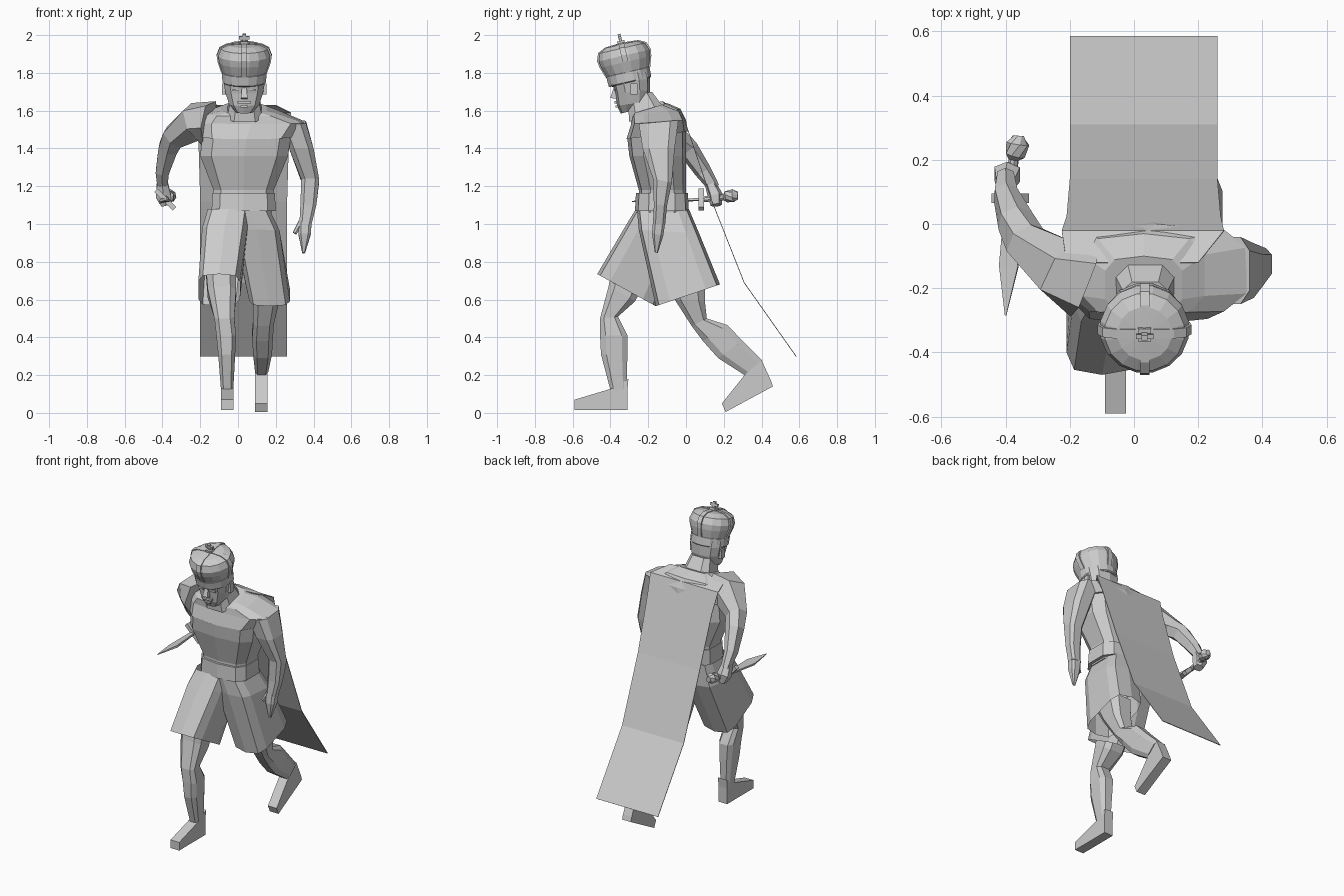
import bpy, bmesh, math
from mathutils import Vector, Matrix

cube = bpy.data.objects.get("Cube")
if cube:
    bpy.data.objects.remove(cube)

stone = bpy.data.materials.new("plain_grey")
stone.use_nodes = True
GREY = (0.6, 0.6, 0.6, 1)
stone.diffuse_color = GREY
stone.node_tree.nodes["Principled BSDF"].inputs["Base Color"].default_value = GREY


def finish(name, bm):
    bmesh.ops.recalc_face_normals(bm, faces=bm.faces)
    mesh = bpy.data.meshes.new(name)
    bm.to_mesh(mesh)
    bm.free()
    mesh.materials.append(stone)
    obj = bpy.data.objects.new(name, mesh)
    bpy.context.collection.objects.link(obj)
    return obj


def section(sides, power):
    """Unit cross-section; lower power is boxier."""
    pts = []
    for i in range(sides):
        a = math.tau * (i + 0.5) / sides
        pts.append([math.copysign(abs(f) ** power, f) for f in (math.cos(a), math.sin(a))])
    top = max(p[0] for p in pts)
    side = max(p[1] for p in pts)
    return [(p[0] / top, p[1] / side) for p in pts]


def skin(name, rings, caps=True):
    bm = bmesh.new()
    loops = [[bm.verts.new(p) for p in ring] for ring in rings]
    n = len(loops[0])
    for a, b in zip(loops, loops[1:]):
        for i in range(n):
            j = (i + 1) % n
            bm.faces.new((a[i], a[j], b[j], b[i]))
    if caps:
        bm.faces.new(loops[0])
        bm.faces.new(loops[-1])
    return finish(name, bm)


def loft(name, rows, sides=8, power=0.6, caps=True):
    """Rows are left and right x, then front y, z and back y, z."""
    rings = []
    for x0, x1, yf, zf, yb, zb in rows:
        mid = Vector((x0 + x1, yf + yb, zf + zb)) / 2
        u = Vector(((x1 - x0) / 2, 0, 0))
        v = Vector((0, yb - yf, zb - zf)) / 2
        rings.append([mid + u * a + v * b for a, b in section(sides, power)])
    return skin(name, rings, caps)


def tube(name, path, sides=6, power=0.8):
    """Path rows are x, y, z and two half widths."""
    pts = [Vector(p[:3]) for p in path]
    rings = []
    for i, p in enumerate(path):
        t = (pts[min(i + 1, len(pts) - 1)] - pts[max(i - 1, 0)]).normalized()
        u = t.cross(Vector((0, 1, 0.2))).normalized()
        v = t.cross(u)
        rings.append([pts[i] + u * a * p[3] + v * b * p[4] for a, b in section(sides, power)])
    return skin(name, rings)


def box(name, centre, size, turn=Matrix()):
    bm = bmesh.new()
    bmesh.ops.create_cube(bm, size=1)
    bm.transform(Matrix.Translation(centre) @ turn @ Matrix.Diagonal((*size, 1)))
    return finish(name, bm)


# Torso, belt, shoulder mantle and neck
loft("torso", [(-.14, .18, -.25, 1.06, 0, 1.06), (-.13, .19, -.25, 1.18, 0, 1.18),
               (-.2, .265, -.3, 1.36, 0, 1.36), (-.19, .28, -.31, 1.45, 0, 1.48),
               (-.2, .29, -.27, 1.54, -.01, 1.56)], 10)
loft("belt", [(-.14, .2, -.27, 1.07, .015, 1.07), (-.135, .195, -.265, 1.165, .01, 1.165)], 10)
loft("mantle", [(-.2, .29, -.315, 1.45, .01, 1.49), (-.21, .35, -.29, 1.53, 0, 1.55),
                (-.16, .22, -.29, 1.57, -.03, 1.61), (-.09, .15, -.28, 1.585, -.1, 1.64)], 10)
loft("neck", [(-.06, .13, -.3, 1.54, -.12, 1.62), (-.035, .105, -.31, 1.67, -.18, 1.7)])

# Skirt split around each leg
loft("right_skirt", [(-.16, .06, -.265, 1.08, .01, 1.08), (-.19, .05, -.32, .99, .0, .93),
                     (-.21, .01, -.47, .735, -.16, .565)], 10, .5, False)
loft("left_skirt", [(-.04, .165, -.26, 1.08, .015, 1.08), (-.02, .22, -.25, .97, .07, .95),
                    (.06, .275, -.16, .565, .18, .68)], 10, .5, False)

# Legs and shoes
loft("right_leg", [(-.17, -.01, -.39, .78, -.2, .72), (-.16, -.01, -.41, .67, -.27, .59),
                   (-.125, -.02, -.455, .5, -.36, .51), (-.115, -.01, -.455, .41, -.31, .41),
                   (-.105, -.015, -.45, .31, -.31, .31), (-.09, -.025, -.4, .12, -.315, .12)])
loft("left_leg", [(.08, .24, -.11, .7, .1, .72), (.08, .22, -.06, .6, .1, .59),
                  (.08, .19, .03, .46, .11, .5), (.075, .185, .09, .38, .22, .465),
                  (.08, .18, .17, .29, .3, .38), (.09, .16, .31, .2, .4, .28)])
loft("right_shoe", [(-.09, -.025, -.59, .015, -.31, .015), (-.09, -.025, -.59, .07, -.31, .12),
                    (-.09, -.025, -.39, .13, -.305, .18)], 4, .5)
loft("left_shoe", [(.09, .155, .21, .005, .46, .14), (.09, .155, .19, .05, .45, .17),
                   (.09, .155, .31, .2, .4, .28)], 4, .5)

# Left arm hanging with a flat hand and thumb
loft("left_arm", [(.22, .36, -.25, 1.53, -.04, 1.55), (.27, .4, -.23, 1.4, -.06, 1.4),
                  (.335, .43, -.175, 1.24, -.075, 1.22), (.33, .415, -.17, 1.1, -.1, 1.1),
                  (.325, .39, -.175, 1.0, -.11, 1.0)])
loft("left_hand", [(.32, .39, -.175, 1.01, -.11, 1.01), (.32, .385, -.18, .95, -.12, .94),
                   (.34, .355, -.165, .85, -.15, .845)])
tube("left_thumb", [(.335, -.15, 1.01, .015, .02), (.3, -.16, .95, .01, .012)])

# Right arm drawn back
tube("right_arm", [(-.15, -.17, 1.53, .11, .13), (-.23, -.14, 1.54, .09, .1),
                   (-.34, -.05, 1.46, .06, .06), (-.37, .01, 1.4, .05, .055),
                   (-.4, .09, 1.28, .035, .045), (-.4, .15, 1.19, .025, .03)])
tube("right_hand", [(-.4, .13, 1.21, .03, .03), (-.395, .155, 1.15, .04, .04),
                    (-.38, .16, 1.1, .025, .03)])

# Sword held level, pointing forward
tube("sword_grip", [(-.39, .08, 1.13, .015, .015), (-.375, .2, 1.14, .015, .015),
                    (-.37, .215, 1.145, .03, .03), (-.362, .25, 1.15, .032, .035),
                    (-.36, .275, 1.15, .015, .02)], 8, 1)
diagonal = Matrix.Rotation(math.radians(45), 4, "Y")
box("sword_guard", (-.385, .08, 1.13), (.14, .03, .025), diagonal)
tube("sword_blade", [(-.388, .07, 1.13, .015, .006), (-.39, -.13, 1.12, .03, .007),
                     (-.4, -.285, 1.12, .002, .002)], 4, 1).data.update()

# Cape sweeping back
bm = bmesh.new()
rows = []
for x0, x1, y, z in [(-.21, .2, -.12, 1.63), (-.225, .28, -.02, 1.59), (-.21, .27, .025, 1.46),
                     (-.2, .26, .14, 1.12), (-.2, .26, .31, .69), (-.2, .26, .585, .3)]:
    rows.append([bm.verts.new((x0 + (x1 - x0) * k / 4, y, z)) for k in range(5)])
for a, b in zip(rows, rows[1:]):
    for k in range(4):
        bm.faces.new((a[k], a[k + 1], b[k + 1], b[k]))
cape = finish("cape", bm)
cape.modifiers.new("thickness", "SOLIDIFY").thickness = 0.004

# Head with face details
MID = .033
head_rows = [(.045, -.345, 1.585, -.24, 1.61), (.08, -.365, 1.625, -.2, 1.65),
             (.1, -.375, 1.69, -.19, 1.71), (.11, -.39, 1.745, -.19, 1.77),
             (.11, -.395, 1.78, -.2, 1.81)]
loft("head", [(MID - w, MID + w, *r) for w, *r in head_rows], 10, .75)
tube("nose", [(MID, -.375, 1.72, .012, .008), (MID, -.385, 1.665, .018, .016)], 4)
box("moustache", (MID, -.372, 1.645), (.07, .015, .014))
box("lips", (MID, -.367, 1.622), (.04, .012, .012))
for name, s in (("right", -1), ("left", 1)):
    box(name + "_ear", (MID + s * .105, -.275, 1.715), (.025, .035, .06))
    box(name + "_eye", (MID + s * .045, -.377, 1.71), (.036, .009, .012))
    box(name + "_brow", (MID + s * .045, -.384, 1.735), (.05, .014, .012),
        Matrix.Rotation(s * -.15, 4, "Y"))

# Crown leaning forward: band, puffed cap, four ribs and a cross
lean = Matrix.Translation((MID, -.3, 1.77)) @ Matrix.Rotation(math.radians(13), 4, "X")


def revolve(name, profile, sides=16):
    rings = []
    for r, z in profile:
        rings.append([lean @ Vector((r * math.cos(a), r * math.sin(a), z))
                      for a in (math.tau * (i + .5) / sides for i in range(sides))])
    return skin(name, rings)


cap_profile = [(.115, .03), (.135, .09), (.14, .125), (.125, .165), (.085, .185), (.02, .19)]
revolve("crown_band", [(.112, -.02), (.118, -.015), (.12, .035), (.11, .04)])
revolve("crown_cap", cap_profile)
for k in range(4):
    spin = lean @ Matrix.Rotation(k * math.pi / 2, 4, "Z")
    bm = bmesh.new()
    strips = []
    for r, z in cap_profile:
        strips.append([bm.verts.new(spin @ Vector((r + d, w, z + d * .5)))
                       for d, w in ((-.01, -.015), (.006, -.015), (.006, .015), (-.01, .015))])
    for a, b in zip(strips, strips[1:]):
        for i in range(3):
            bm.faces.new((a[i], a[i + 1], b[i + 1], b[i]))
    finish("crown_rib", bm)
tilt = lean.to_3x3().to_4x4()
for name, z, size in (("cross_base", .195, (.04, .04, .02)), ("cross_upright", .217, (.018, .016, .05)),
                      ("cross_bar", .222, (.055, .014, .016))):
    box(name, lean @ Vector((0, 0, z)), size, tilt)
